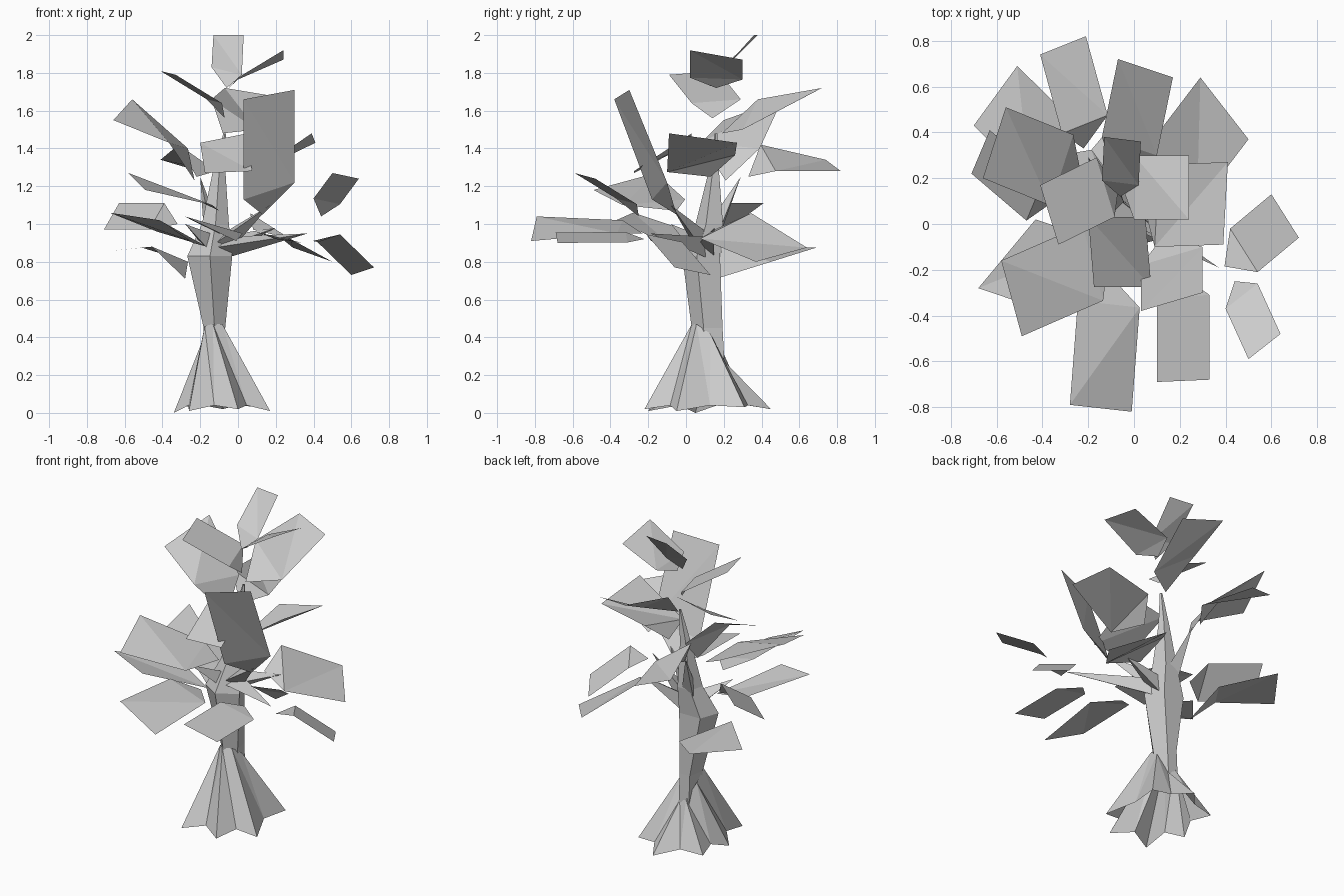
import bpy, math
from mathutils import Vector as V


def make(name, verts, faces):
    me = bpy.data.meshes.new(name)
    me.from_pydata([tuple(v) for v in verts], [], faces)
    me.update()
    ob = bpy.data.objects.new(name, me)
    bpy.context.collection.objects.link(ob)
    return ob


def ring(cx, cy, z, rx, ry, n=5, turn=-0.3):
    return [V((cx + rx * math.cos(turn + i * math.tau / n),
               cy + ry * math.sin(turn + i * math.tau / n), z)) for i in range(n)]


def loft(name, rings):
    n = len(rings[0])
    faces = [(k * n + i, k * n + (i + 1) % n, (k + 1) * n + (i + 1) % n, (k + 1) * n + i)
             for k in range(len(rings) - 1) for i in range(n)]
    return make(name, [v for r in rings for v in r], faces)


# Leaf card: outer corners a and b, stem-side centre c, twist, optional stem point
def leaf(name, a, b, c, twist, stem=None):
    a, b, c = V(a), V(b), V(c)
    half = (a - b) / 2 + V((0, 0, twist))
    verts = [a, b, c - half, c + half]
    faces = [(0, 1, 2), (0, 2, 3)]
    if stem:
        verts.append(V(stem))
        faces.append((3, 2, 4))
    make(name, verts, faces)


# Flared roots: seven-pointed star rising to a narrow waist
tips = [(.17, -.05, .01), (.12, .31, .03), (-.08, .45, .02), (-.33, .3, .03),
        (-.34, .05, .0), (-.26, -.2, .01), (0, -.22, .02)]
heights = [.47, .42, .28, .3, .4, .46, .47]
mid = V((-.11, .12, .04))
waist = ring(-.125, .12, .45, .06, .09, 7, -0.8)
for w, h in zip(waist, heights):
    w.z = h
verts, faces = [], []
for i in range(7):
    t, u = V(tips[i]), V(tips[(i + 1) % 7])
    valley = mid.lerp((t + u) / 2, .8)
    valley.z = .04
    verts += [t, valley, waist[i]]
    j = 3 * ((i + 1) % 7)
    faces += [(3 * i, 3 * i + 1, 3 * i + 2), (3 * i + 1, j, j + 2), (3 * i + 1, j + 2, 3 * i + 2)]
make("roots", verts, faces)

# Trunk: waist, flared fork, thin leader
loft("trunk", [ring(-.125, .13, .26, .06, .09),
               ring(-.125, .12, .45, .06, .09),
               ring(-.15, .09, .83, .125, .11),
               ring(-.12, .13, 1.0, .075, .08),
               ring(-.1, .15, 1.28, .035, .03),
               ring(-.07, .16, 1.48, .008, .008)])

# Branches: three-sided tapering spikes
for i, tip in enumerate([(-.2, .29, 1.25), (.37, -.19, .95), (.17, -.08, 1.1),
                         (-.28, -.08, 1.0), (.2, .15, .98)]):
    base, tip = V((-.12, .11, .87)), V(tip)
    d = (tip - base).normalized()
    s = d.cross(V((0, 0, 1))).normalized()
    w = d.cross(s)
    tri = [base + (s * math.cos(k * math.tau / 3) + w * math.sin(k * math.tau / 3)) * .07
           for k in range(3)]
    make(f"branch_{i}", tri + [tip], [(0, 1, 3), (1, 2, 3), (2, 0, 3)])

crown = [((.24, .02, 1.92), (.24, .30, 1.87), (0, .16, 1.77), -.02, (-.05, .16, 1.72)),
         ((-.41, .17, 1.81), (-.33, -.09, 1.79), (-.125, .16, 1.65), 0, (-.07, .14, 1.56)),
         ((-.13, .38, 2.0), (.03, .36, 2.0), (-.06, .18, 1.81), .02, (-.06, .12, 1.72)),
         ((-.07, .72, 1.72), (.17, .64, 1.68), (-.02, .34, 1.58), .06, (-.08, .19, 1.48))]
middle = [((-.56, .51, 1.66), (-.66, .20, 1.55), (-.315, .235, 1.415), -.07, (-.23, .21, 1.23)),
          ((-.41, .74, 1.34), (-.21, .82, 1.28), (-.215, .435, 1.35), .04, (-.22, .33, 1.25)),
          ((.41, .27, 1.43), (.39, -.09, 1.48), (.1, .08, 1.32), .07, (.03, .13, 1.25)),
          ((-.20, .03, 1.43), (.05, .03, 1.48), (-.05, -.275, 1.275), .02),
          ((.03, -.38, 1.66), (.30, -.30, 1.71), (.165, -.14, 1.175), -.02, (.13, -.05, 1.05)),
          ((.64, -.48, 1.24), (.50, -.59, 1.27), (.47, -.315, 1.12), 0, (.44, -.25, 1.04)),
          ((-.58, -.16, 1.27), (-.49, -.49, 1.18), (-.18, -.17, 1.115), -.03, (-.1, -.05, 1.07))]
lower = [((-.28, -.79, 1.04), (-.01, -.82, .91), (-.11, -.35, .985), -.03, (-.1, -.23, .95)),
         ((.10, -.69, .955), (.33, -.68, .90), (.215, -.315, .93), 0, (.2, -.22, .92)),
         ((.60, .13, .73), (.72, -.06, .77), (.48, -.115, .925), 0, (.395, -.185, .91)),
         ((.29, .64, .875), (.50, .37, .80), (.17, .21, .99), .03, (.08, .15, .97)),
         ((-.51, .69, .875), (-.70, .43, .855), (-.36, .32, .84), -.05, (-.28, .16, .71)),
         ((-.63, .41, 1.11), (-.71, .22, .97), (-.43, .11, 1.04), 0, (-.32, .12, 1.0)),
         ((-.68, -.28, 1.06), (-.43, .02, .96), (-.29, -.22, .95), .02, (-.24, -.1, .9))]
# Three tiers of leaves
for tier, leaves in (("crown", crown), ("middle", middle), ("lower", lower)):
    for i, l in enumerate(leaves):
        leaf(f"{tier}_leaf_{i}", *l)
